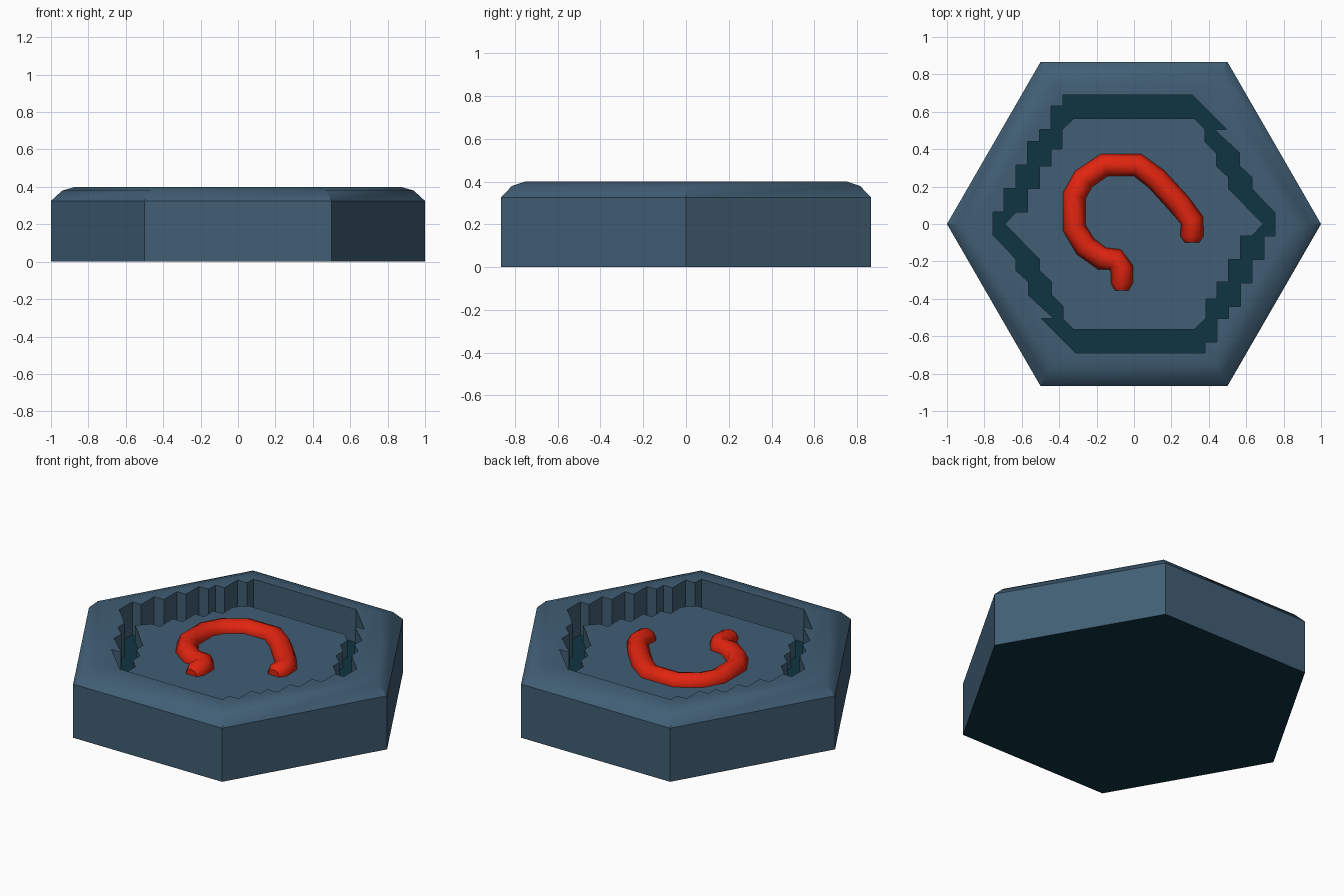
import bpy, bmesh, math

if "Cube" in bpy.data.objects:
    bpy.data.objects.remove(bpy.data.objects["Cube"])


def material(name, rgb):
    m = bpy.data.materials.new(name)
    m.diffuse_color = (*rgb, 1)
    m.use_nodes = True
    m.node_tree.nodes["Principled BSDF"].inputs["Base Color"].default_value = m.diffuse_color
    return m


blue = material("slate blue", (0.052, 0.112, 0.176))
teal = material("dark teal", (0.0045, 0.035, 0.056))
red = material("red", (0.76, 0.018, 0.005))


def loft(name, rings, mats):
    """Solid through stacked rings of equal point count."""
    bm = bmesh.new()
    loops = [[bm.verts.new(p) for p in ring] for ring in rings]
    n = len(loops[0])
    for a, b in zip(loops, loops[1:]):
        for i in range(n):
            j = (i + 1) % n
            bm.faces.new((a[i], a[j], b[j], b[i]))
    bm.faces.new(loops[0])
    bm.faces.new(loops[-1])
    bmesh.ops.recalc_face_normals(bm, faces=bm.faces)
    me = bpy.data.meshes.new(name)
    bm.to_mesh(me)
    bm.free()
    for m in mats:
        me.materials.append(m)
    ob = bpy.data.objects.new(name, me)
    bpy.context.collection.objects.link(ob)
    return ob


def hexagon(r, z):
    return [(r * math.cos(i * math.pi / 3), r * math.sin(i * math.pi / 3), z)
            for i in range(6)]


def prism(name, half, z0, z1, mats):
    """Prism whose outline is a half path plus the same path turned 180 degrees."""
    pts = half + [(-x, -y) for x, y in half]
    return loft(name, [[(x, y, z) for x, y in pts] for z in (z0, z1)], mats)


def select(ob):
    bpy.ops.object.select_all(action='DESELECT')
    ob.select_set(True)
    bpy.context.view_layer.objects.active = ob


# Hexagonal base with rounded upper edge
base = loft("hexagon_base", [hexagon(1, 0), hexagon(1, 0.325),
                             hexagon(0.94, 0.38), hexagon(0.87, 0.4)], [blue, teal])

# Stepped pocket cut into the base
outer = [(0.755, 0), (0.755, 0.06), (0.69, 0.125), (0.63, 0.19), (0.63, 0.25),
         (0.565, 0.31), (0.565, 0.38), (0.43, 0.505), (0.495, 0.505), (0.31, 0.69),
         (-0.38, 0.69), (-0.38, 0.63), (-0.445, 0.63), (-0.445, 0.505),
         (-0.505, 0.505), (-0.505, 0.44), (-0.57, 0.44), (-0.57, 0.315),
         (-0.63, 0.315), (-0.63, 0.19), (-0.695, 0.19), (-0.695, 0.065),
         (-0.755, 0.065)]
cutter = prism("pocket_cutter", outer, 0.2, 0.6, [blue])
cutter.hide_render = True
select(base)
mod = base.modifiers.new("pocket", 'BOOLEAN')
mod.operation = 'DIFFERENCE'
mod.solver = 'EXACT'
mod.object = cutter
bpy.ops.object.modifier_apply(modifier=mod.name)
bpy.data.objects.remove(cutter)

# Underside and pocket floor are dark
for p in base.data.polygons:
    flat = abs(p.normal.z) > 0.99
    p.material_index = 1 if flat and p.center.z < 0.25 else 0
select(base)
bpy.ops.object.shade_smooth_by_angle(angle=math.radians(42))

# Raised centre floor, leaving a dark moat around it
inner = [(0.63, 0.06), (0.57, 0.125), (0.505, 0.19), (0.505, 0.25), (0.44, 0.31),
         (0.44, 0.38), (0.38, 0.44), (0.38, 0.505), (0.32, 0.565),
         (-0.32, 0.565), (-0.385, 0.505), (-0.385, 0.40), (-0.445, 0.40),
         (-0.445, 0.31), (-0.505, 0.31), (-0.505, 0.19), (-0.57, 0.19),
         (-0.57, 0.065), (-0.63, 0.065), (-0.69, 0)]
prism("centre_floor", inner, 0.19, 0.3, [blue])

# Red curved bead lying half sunk in the floor: x, y, radius factor
path = [(0.31, -0.10, 0.6), (0.31, -0.065, 1), (0.31, 0.02, 1), (0.24, 0.11, 1),
        (0.12, 0.24, 1), (0.02, 0.315, 1), (-0.16, 0.315, 1), (-0.27, 0.24, 1),
        (-0.32, 0.15, 1), (-0.32, -0.02, 1), (-0.26, -0.12, 1), (-0.17, -0.185, 1),
        (-0.10, -0.19, 1), (-0.065, -0.24, 1), (-0.065, -0.315, 0.95),
        (-0.065, -0.355, 0.6)]
cu = bpy.data.curves.new("red_arc", 'CURVE')
cu.dimensions = '3D'
cu.bevel_depth = 0.062
cu.bevel_resolution = 2
cu.use_fill_caps = True
sp = cu.splines.new('POLY')
sp.points.add(len(path) - 1)
for pt, (x, y, r) in zip(sp.points, path):
    pt.co = (x, y, 0.3, 1)
    pt.radius = r
cu.materials.append(red)
arc = bpy.data.objects.new("red_arc", cu)
bpy.context.collection.objects.link(arc)
select(arc)
bpy.ops.object.convert(target='MESH')
bpy.ops.object.shade_smooth_by_angle(angle=math.radians(50))
